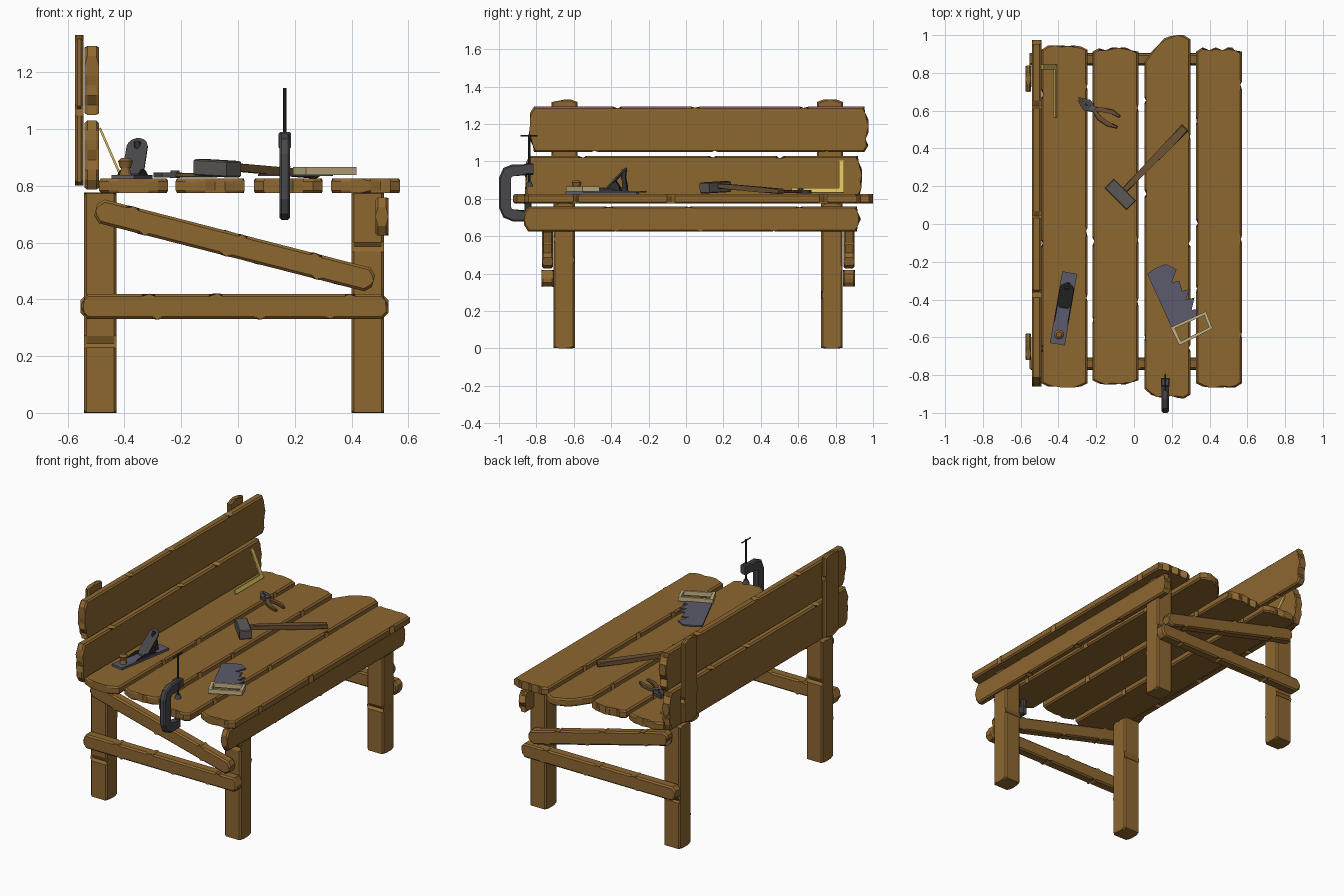
import bpy, bmesh, math, random
from mathutils import Vector, Matrix

if "Cube" in bpy.data.objects:
    bpy.data.objects.remove(bpy.data.objects["Cube"])

rng = random.Random(4)
X, Y, Z = Vector((1, 0, 0)), Vector((0, 1, 0)), Vector((0, 0, 1))


def material(name, rgb):
    m = bpy.data.materials.new(name)
    m.diffuse_color = (*rgb, 1)
    m.use_nodes = True
    m.node_tree.nodes["Principled BSDF"].inputs["Base Color"].default_value = m.diffuse_color
    return m


WOOD = material("worn wood", (0.27, 0.135, 0.03))
HANDLE = material("dark handle wood", (0.15, 0.085, 0.033))
KNOB = material("knob wood", (0.26, 0.12, 0.03))
TAN = material("pale wood", (0.55, 0.45, 0.24))
YELLOW = material("yellow metal", (0.68, 0.52, 0.11))
BLADE = material("blue steel", (0.105, 0.105, 0.15))
STEEL = material("grey steel", (0.11, 0.10, 0.095))
IRON = material("dark iron", (0.065, 0.065, 0.07))
BLACK = material("black iron", (0.03, 0.03, 0.033))


def frame(origin, u, v):
    """Local x along u, local y along v."""
    u, v = u.normalized(), v.normalized()
    m = Matrix((u, v, u.cross(v))).transposed().to_4x4()
    m.translation = Vector(origin)
    return m


def finish(name, bm, m, mat):
    bmesh.ops.recalc_face_normals(bm, faces=bm.faces)
    bm.transform(m)
    me = bpy.data.meshes.new(name)
    bm.to_mesh(me)
    bm.free()
    me.materials.append(mat)
    ob = bpy.data.objects.new(name, me)
    bpy.context.collection.objects.link(ob)
    return ob


def prism(name, pts, t, m, mat, bevel=0.0):
    """Outline extruded symmetrically by t, with chamfered rims."""
    bm = bmesh.new()
    lo = [bm.verts.new((x, y, -t / 2)) for x, y in pts]
    hi = [bm.verts.new((x, y, t / 2)) for x, y in pts]
    caps = [bm.faces.new(lo[::-1]), bm.faces.new(hi)]
    n = len(pts)
    for i in range(n):
        j = (i + 1) % n
        bm.faces.new((lo[i], lo[j], hi[j], hi[i]))
    if bevel:
        rim = {e for f in caps for e in f.edges}
        bmesh.ops.bevel(bm, geom=list(rim), offset=bevel, segments=1,
                        affect='EDGES', clamp_overlap=True)
    return finish(name, bm, m, mat)


def ring(name, outer, inner, t, m, mat):
    """Flat plate with a hole; both outlines have the same point count."""
    bm = bmesh.new()
    o0, o1, i0, i1 = [[bm.verts.new((x, y, z)) for x, y in p] for p, z in
                      ((outer, -t / 2), (outer, t / 2), (inner, -t / 2), (inner, t / 2))]
    n = len(outer)
    for a in range(n):
        b = (a + 1) % n
        for p, q in ((o0, o1), (o1, i1), (i1, i0), (i0, o0)):
            bm.faces.new((p[a], p[b], q[b], q[a]))
    return finish(name, bm, m, mat)


def ribbon(name, path, widths, t, m, mat, bevel=0.0):
    """Strip of varying width following a flat path."""
    p = [Vector(q) for q in path]
    left, right = [], []
    for i, q in enumerate(p):
        d = (p[min(i + 1, len(p) - 1)] - p[max(i - 1, 0)]).normalized()
        w = widths[i] if isinstance(widths, (list, tuple)) else widths
        nrm = Vector((-d.y, d.x)) * w / 2
        left.append(q + nrm)
        right.append(q - nrm)
    return prism(name, right + left[::-1], t, m, mat, bevel)


def box(name, size, m, mat, bevel=0.0):
    a, b = size[0] / 2, size[1] / 2
    return prism(name, [(-a, -b), (a, -b), (a, b), (-a, b)], size[2], m, mat, bevel)


def rod(name, a, b, r1, r2, mat, n=10):
    a, b = Vector(a), Vector(b)
    bm = bmesh.new()
    bmesh.ops.create_cone(bm, cap_ends=True, segments=n, radius1=r1, radius2=r2, depth=(b - a).length)
    m = (b - a).to_track_quat('Z', 'Y').to_matrix().to_4x4()
    m.translation = (a + b) / 2
    return finish(name, bm, m, mat)


def plank(name, c, size, u, v, rough=1.0, tapers=(0, 0), nicks=3):
    """Board with splintered ends and V nicks along its long edges."""
    L, W, T = size
    n = max(5, int(W / 0.03))

    def end(taper):
        out = []
        for i in range(n):
            f = 2 * i / (n - 1) - 1
            d = rng.choice((0, 0, 0.005, 0.012, 0.026)) * rough
            if i in (0, n - 1):
                d = 0.022 * rough
            if i == n // 2:
                d = 0
            out.append((L / 2 - d - taper * max(0, f), f * W / 2))
        return out

    def side():
        out = []
        for k in range(nicks):
            s = L * ((k + rng.uniform(0.2, 0.8)) / nicks - 0.5) * 0.9
            d = rng.uniform(0.08, 0.14) * min(W, 0.2)
            h = rng.uniform(0.012, 0.022)
            out += [(s - h, W / 2), (s + h * rng.uniform(-.5, .5), W / 2 - d), (s + h, W / 2)]
        return out

    pts = end(tapers[0]) + side()[::-1]
    pts += [(-x, y) for x, y in end(tapers[1])[::-1]] + [(x, -y) for x, y in side()]
    return prism(name, pts, T, frame(c, u, v), WOOD, 0.009)


# Bench top: four boards running front to back
for i, (x, y0, y1, tp) in enumerate(((-0.368, -0.865, 0.945, (0, 0)), (-0.098, -0.85, 0.935, (0, 0)),
                                     (0.177, -0.925, 1.0, (0.12, 0.03)), (0.45, -0.865, 0.935, (0, 0)))):
    plank(f"top_board_{i + 1}", (x, (y0 + y1) / 2, 0.80), (y1 - y0, 0.243, 0.05), Y, -X, 1, tp)

# Back rest boards, posts behind them and the side apron
plank("lower_back_board", (-0.515, 0.04, 0.908), (1.80, 0.243, 0.05), Y, Z)
plank("upper_back_board", (-0.515, 0.07, 1.171), (1.81, 0.243, 0.05), Y, Z)
for n, y in (("front", -0.65), ("rear", 0.77)):
    plank(n + "_back_post", (-0.56, y, 1.066), (0.53, 0.14, 0.03), Z, Y, 0.6, nicks=1)
plank("side_apron", (0.507, 0.035, 0.692), (1.80, 0.135, 0.046), Y, Z)

# Legs and end braces
for n, yl, yb in (("front", -0.652, -0.74), ("rear", 0.78, 0.872)):
    for s, x in (("left", -0.485), ("right", 0.457)):
        plank(f"{n}_{s}_leg", (x, yl, 0.388), (0.776, 0.115, 0.115), Z, Y, 0.1, nicks=1)
    plank(n + "_cross_brace", (-0.012, yb, 0.375), (1.085, 0.088, 0.065), X, Z)
    plank(n + "_diagonal_brace", (-0.012, yb, 0.59), (1.01, 0.086, 0.06),
          Vector((0.975, 0, -0.25)), Vector((0.25, 0, 0.975)))

# Clamp on the front edge
CX = 0.165
ribbon("clamp_frame", [(-0.815, 0.957), (-0.925, 0.957), (-0.957, 0.945), (-0.972, 0.91), (-0.972, 0.755),
                       (-0.957, 0.72), (-0.925, 0.708), (-0.83, 0.708)],
       0.056, 0.038, frame((CX, 0, 0), Y, Z), IRON, 0.008)
box("clamp_nut", (0.045, 0.045, 0.06), frame((CX, -0.838, 0.96), X, Y), IRON, 0.006)
rod("clamp_anvil", (CX, -0.845, 0.72), (CX, -0.845, 0.775), 0.016, 0.02, IRON)
rod("clamp_screw", (CX, -0.838, 0.87), (CX, -0.838, 1.145), 0.006, 0.006, BLACK)
rod("clamp_pad", (CX, -0.838, 0.865), (CX, -0.838, 0.89), 0.022, 0.012, IRON)
rod("clamp_bar", (CX, -0.885, 1.138), (CX, -0.795, 1.138), 0.004, 0.004, BLACK, 6)

# Try square leaning on the back rest
lean = frame((-0.412, 0.845, 0.832), -Y, Vector((-0.075, 0, 0.172)))
prism("try_square", [(0, 0), (0.28, 0), (0.28, 0.026), (0.027, 0.026), (0.027, 0.187), (0, 0.187)],
      0.008, lean, YELLOW)

# Hand plane
PU = Vector((0.17, 0.985, 0)).normalized()
PV = Vector((-PU.y, PU.x, 0))
PO = Vector((-0.373, -0.447, 0.825))


def at(u, v, z):
    return PO + PU * u + PV * v + Z * z


box("plane_sole", (0.385, 0.08, 0.014), frame(at(0, 0, 0.007), PU, PV), BLADE)
for s in (-1, 1):
    prism("plane_cheek", [(-0.09, 0.01), (0.11, 0.01), (0.06, 0.028), (0.0, 0.035), (-0.05, 0.025)], 0.006,
          frame(at(0, s * 0.036, 0), PU, Z), BLACK)
prism("plane_frog", [(0.0, 0.012), (0.10, 0.012), (0.095, 0.04), (0.075, 0.07)], 0.05,
      frame(at(0, 0, 0), PU, Z), BLACK)
iron = (PU * 0.125 + Z * 0.13).normalized()
outer, inner = [], []
for k in range(16):
    a = math.tau * (k + 0.5) / 16
    ca, sa = math.cos(a), math.sin(a)
    sq = max(abs(ca), abs(sa)) if ca < 0 else 1
    outer.append((0.09 * ca / sq if ca < 0 else 0.045 + 0.045 * ca, 0.038 * sa / sq))
    inner.append((0.055 + 0.016 * ca, 0.011 * sa))
outer = [(max(-0.09, x), y) for x, y in outer]
ring("plane_iron", outer, inner, 0.008, frame(at(0.07, 0, 0.076), iron, PV), IRON)
ribbon("plane_rear_grip", [(0.12, 0.012), (0.125, 0.05), (0.112, 0.09), (0.12, 0.13)], [0.04, 0.022, 0.022, 0.03],
       0.024, frame(at(0, 0, 0), PU, Z), BLACK, 0.004)
rod("plane_knob_stem", at(-0.14, 0, 0.012), at(-0.14, 0, 0.04), 0.022, 0.014, KNOB, 12)
rod("plane_knob", at(-0.14, 0, 0.038), at(-0.14, 0, 0.062), 0.019, 0.026, KNOB, 12)
rod("plane_knob_cap", at(-0.14, 0, 0.062), at(-0.14, 0, 0.073), 0.026, 0.014, KNOB, 12)

# Hammer
box("hammer_head", (0.165, 0.072, 0.058), frame((-0.073, 0.157, 0.862), Vector((1, -1, -0.06)),
                                                Vector((1, 1, 0))), STEEL, 0.005)
ribbon("hammer_handle", [(-0.24, 0), (-0.1, 0), (0.12, 0), (0.24, 0)], [0.034, 0.034, 0.044, 0.046], 0.028,
       frame((0.104, 0.338, 0.855), Vector((1, 1.03, -0.09)), Vector((-1.03, 1, 0))), HANDLE, 0.006)

# Broken saw
prism("saw_blade", [(0.07, -0.265), (0.20, -0.55), (0.33, -0.49), (0.335, -0.45), (0.305, -0.455), (0.32, -0.39),
                    (0.275, -0.40), (0.295, -0.345), (0.255, -0.355), (0.24, -0.30), (0.20, -0.31),
                    (0.225, -0.24), (0.17, -0.212), (0.11, -0.235)], 0.008, frame((0, 0, 0.838), X, Y), BLADE)
ring("saw_handle", [(0.193, -0.547), (0.38, -0.463), (0.417, -0.553), (0.24, -0.642)],
     [(0.217, -0.552), (0.372, -0.483), (0.397, -0.547), (0.248, -0.621)], 0.028, frame((0, 0, 0.852), X, Y), TAN)

# Pliers
flat = frame((0, 0, 0.838), X, Y)
for n, path in (("left", [(-0.225, 0.61), (-0.17, 0.605), (-0.115, 0.595), (-0.075, 0.568)]),
                ("right", [(-0.222, 0.615), (-0.185, 0.56), (-0.14, 0.528), (-0.088, 0.512)])):
    ribbon(f"pliers_{n}_handle", path, [0.02, 0.024, 0.022, 0.014], 0.016, flat, HANDLE, 0.003)
ribbon("pliers_upper_jaw", [(-0.21, 0.605), (-0.24, 0.645), (-0.295, 0.668)], [0.03, 0.03, 0.008], 0.018, flat, IRON)
ribbon("pliers_lower_jaw", [(-0.21, 0.605), (-0.26, 0.615), (-0.295, 0.655)], [0.03, 0.03, 0.008], 0.018, flat, IRON)
rod("pliers_pivot", (-0.222, 0.612, 0.828), (-0.222, 0.612, 0.854), 0.018, 0.016, STEEL)
